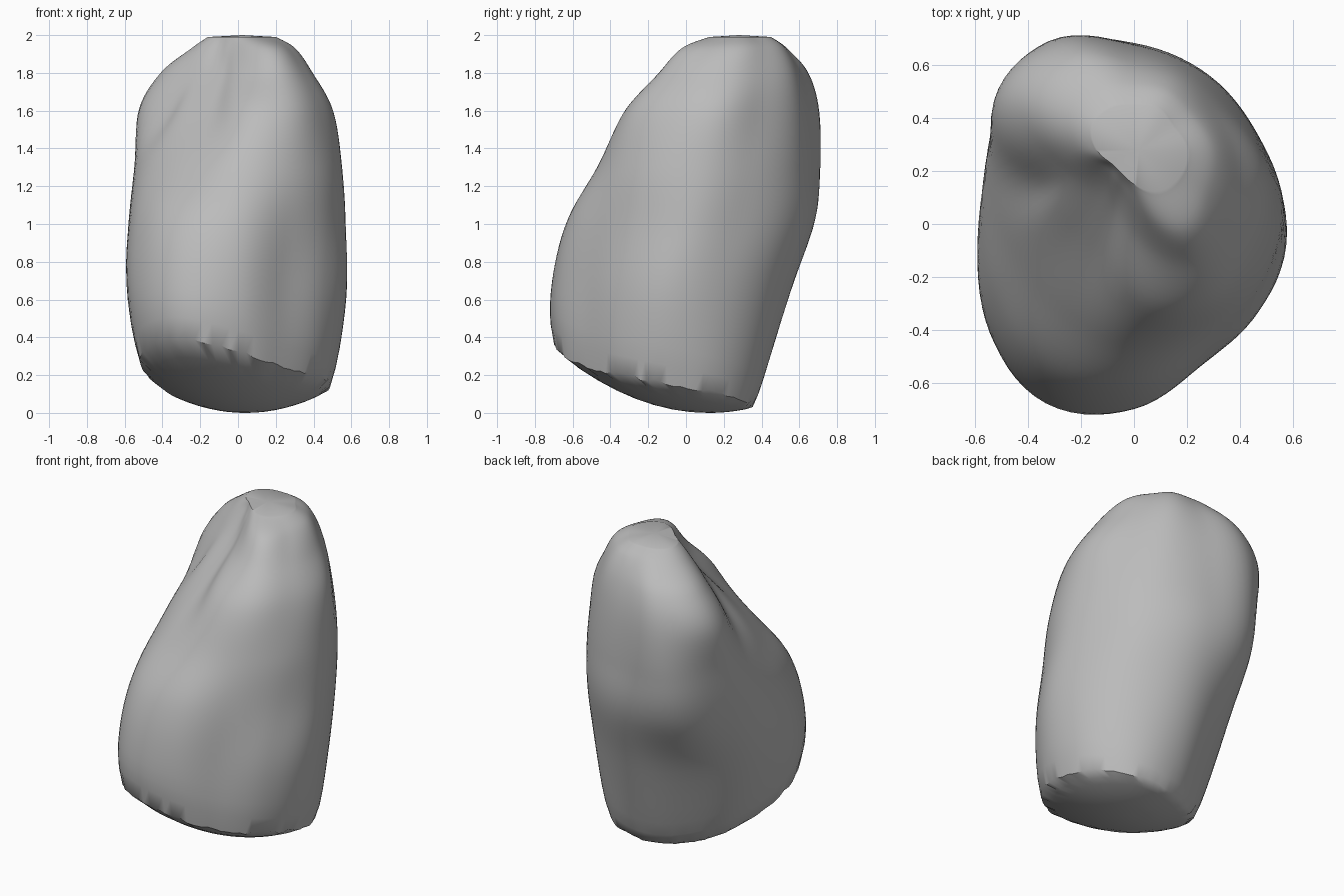
import bpy, bmesh, math, random

random.seed(4)
default = bpy.data.objects.get("Cube")
if default:
    bpy.data.objects.remove(default, do_unlink=True)

COLUMNS, ROWS, CAP_RINGS = 84, 48, 8

# Horizontal sections: height, centre y, then radii (hundredths) every 30 degrees from +x
SECTIONS = [
    (0.00, -.10, (49, 52, 51, 45, 40, 41, 46, 59, 70, 61, 53, 50)),
    (0.60, -.10, (57, 59, 62, 64, 60, 58, 58, 63, 67, 60, 50, 52)),
    (1.00, 0.02, (57, 56, 60, 65, 69, 61, 58, 61, 67, 65, 56, 55)),
    (1.30, 0.10, (55, 52, 54, 58, 67, 61, 53, 49, 51, 57, 57, 56)),
    (1.60, 0.18, (50, 44, 45, 48, 59, 60, 43, 32, 31, 47, 55, 52)),
    (1.80, 0.24, (39, 35, 36, 37, 46, 47, 30, 19, 18, 28, 44, 42)),
    (1.93, 0.28, (30, 26, 26, 25, 28, 28, 21, 13, 13, 19, 35, 32)),
    (1.99, 0.28, (20, 17, 18, 17, 18, 18, 14, 10, 10, 13, 18, 20)),
]

# Hollows running down from the peak: angle, angular width, height, length, depth
HOLLOWS = [(256, 15, 1.62, .2, .04), (184, 14, 1.6, .17, .05)]


def spline(a, b, c, d, t):
    """Smooth value between b and c."""
    return b + t / 2 * (c - a + t * (2*a - 5*b + 4*c - d + t * (3*(b - c) + d - a)))


def around(radii, angle):
    """Radius of one section at any angle."""
    f = angle / math.tau * len(radii)
    i = int(f)
    return spline(*(radii[(i + k) % len(radii)] for k in (-1, 0, 1, 2)), f - i) / 100


def wall_point(angle, u):
    """Point on the side wall, u running from the lowest to the highest section."""
    last = len(SECTIONS) - 1
    i = min(int(u), last - 1)
    picks = [SECTIONS[min(max(i + k, 0), last)] for k in (-1, 0, 1, 2)]
    z = spline(*(s[0] for s in picks), u - i)
    cy = spline(*(s[1] for s in picks), u - i)
    r = spline(*(around(s[2], angle) for s in picks), u - i)
    for direction, width, height, length, depth in HOLLOWS:
        across = (math.degrees(angle) - direction) / width
        along = (z - height) / length
        r -= depth * math.exp(-across ** 2 - along ** 2)
    return (r * math.cos(angle), cy + r * math.sin(angle), z)


def underside(x, y):
    """Height of the rounded, tilted base."""
    return .5 * (y - .12) ** 2 + .6 * (x - .04) ** 2


def rim_start(angle):
    """Find where the wall meets the base."""
    low, high = 0, 2
    for _ in range(25):
        mid = (low + high) / 2
        x, y, z = wall_point(angle, mid)
        if z < underside(x, y):
            low = mid
        else:
            high = mid
    return high


bm = bmesh.new()
top_u = len(SECTIONS) - 1
angles = [math.tau * c / COLUMNS for c in range(COLUMNS)]
starts = [rim_start(a) for a in angles]


def add_ring(points):
    return [bm.verts.new(p) for p in points]


def bridge(lower, upper):
    for c in range(COLUMNS):
        n = (c + 1) % COLUMNS
        bm.faces.new((lower[c], lower[n], upper[n], upper[c]))


def close(ring, point):
    tip = bm.verts.new(point)
    for c in range(COLUMNS):
        bm.faces.new((ring[c], ring[(c + 1) % COLUMNS], tip))


# Side wall, tucked in slightly towards the rim
rings = []
for row in range(ROWS + 1):
    t = row / ROWS
    tuck = 1 - .05 * math.exp(-row)
    ring = add_ring(wall_point(a, s + (top_u - s) * t) for a, s in zip(angles, starts))
    for v in ring:
        v.co.x *= tuck
        v.co.y *= tuck
    rings.append(ring)
for v in rings[0]:
    v.co.z = underside(v.co.x, v.co.y)
for lower, upper in zip(rings, rings[1:]):
    bridge(lower, upper)
close(rings[-1], (0.02, .28, 2.0))

# Rounded base
rim = [v.co.copy() for v in rings[0]]
previous = rings[0]
for k in range(1, CAP_RINGS):
    f = 1 - k / CAP_RINGS
    points = []
    for p in rim:
        x, y = .04 + (p.x - .04) * f, .12 + (p.y - .12) * f
        points.append((x, y, underside(x, y)))
    ring = add_ring(points)
    bridge(previous, ring)
    previous = ring
close(previous, (.04, .12, 0))

# Chipped rim
for v in rings[0]:
    v.co.z += random.uniform(0, .02)

bmesh.ops.recalc_face_normals(bm, faces=bm.faces)
mesh = bpy.data.meshes.new("stone")
bm.to_mesh(mesh)
bm.free()
stone = bpy.data.objects.new("stone", mesh)
bpy.context.collection.objects.link(stone)

# Plain grey stone
grey = bpy.data.materials.new("stone_grey")
grey.use_nodes = True
colour = (.5, .5, .5, 1)
grey.diffuse_color = colour
grey.node_tree.nodes["Principled BSDF"].inputs["Base Color"].default_value = colour
mesh.materials.append(grey)

bpy.context.view_layer.objects.active = stone
stone.select_set(True)
bpy.ops.object.shade_smooth_by_angle(angle=math.radians(40))
